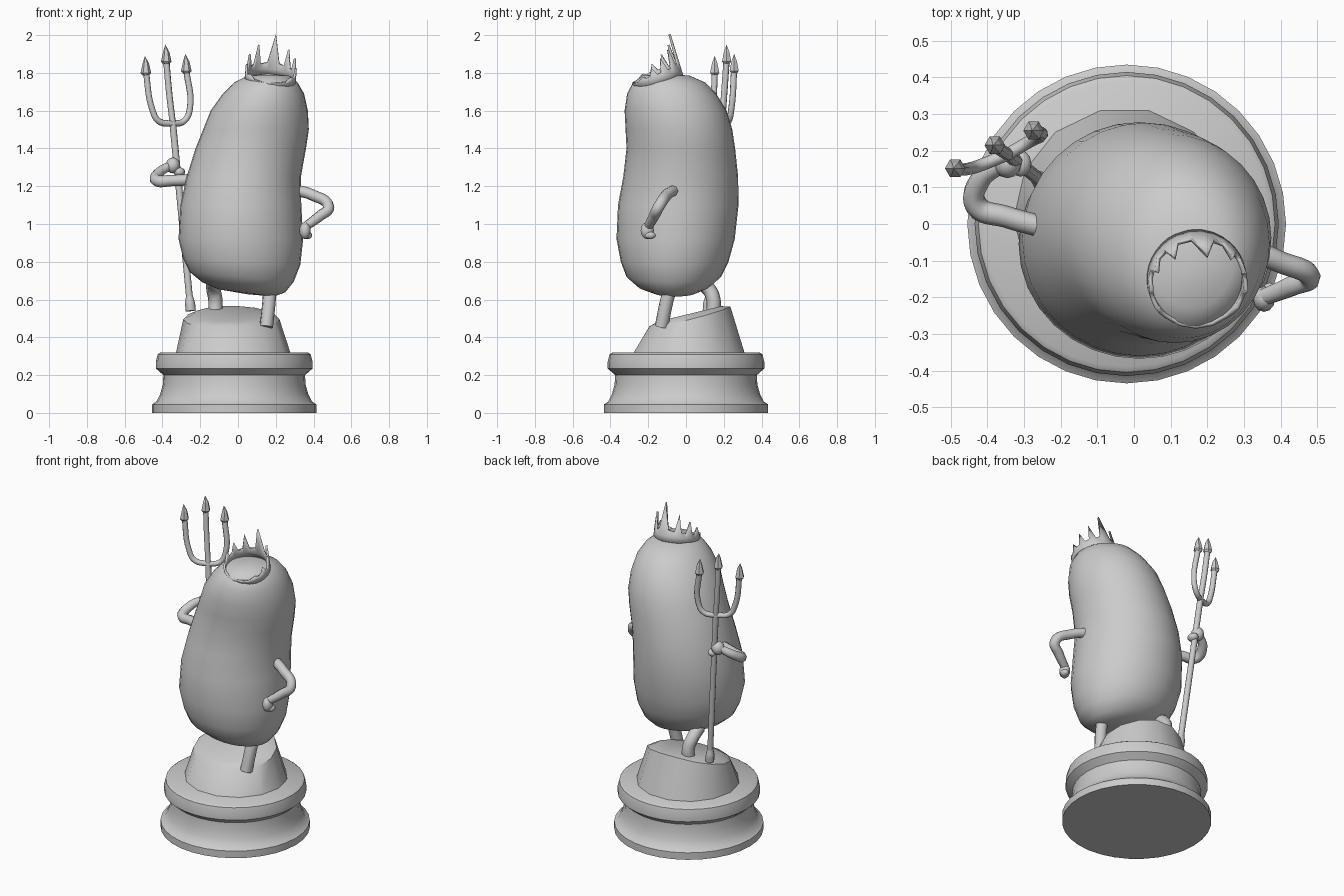
import bpy
import bmesh
from math import sin, cos, pi, radians
from mathutils import Vector, Matrix

if "Cube" in bpy.data.objects:
    bpy.data.objects.remove(bpy.data.objects["Cube"])

grey = bpy.data.materials.new("plain grey")
grey.use_nodes = True
grey.diffuse_color = (0.6, 0.6, 0.6, 1)
grey.node_tree.nodes["Principled BSDF"].inputs["Base Color"].default_value = (0.6, 0.6, 0.6, 1)


def finish(name, mesh, angle=40):
    mesh.materials.clear()
    mesh.materials.append(grey)
    obj = bpy.data.objects.new(name, mesh)
    bpy.context.collection.objects.link(obj)
    bpy.ops.object.select_all(action="DESELECT")
    obj.select_set(True)
    bpy.context.view_layer.objects.active = obj
    if angle:
        bpy.ops.object.shade_smooth_by_angle(angle=radians(angle))
    return obj


def loft(name, rings, poles=None, angle=40):
    """Skin a stack of point rings, closed by flat caps or by two poles."""
    bm = bmesh.new()
    loops = [[bm.verts.new(p) for p in ring] for ring in rings]
    n = len(loops[0])
    for low, high in zip(loops, loops[1:]):
        for i in range(n):
            j = (i + 1) % n
            bm.faces.new((low[i], low[j], high[j], high[i]))
    if poles:
        for loop, pole in zip((loops[0], loops[-1]), poles):
            tip = bm.verts.new(pole)
            for i in range(n):
                bm.faces.new((loop[i], loop[(i + 1) % n], tip))
    else:
        bm.faces.new(loops[0])
        bm.faces.new(loops[-1])
    bmesh.ops.recalc_face_normals(bm, faces=bm.faces[:])
    mesh = bpy.data.meshes.new(name)
    bm.to_mesh(mesh)
    bm.free()
    return finish(name, mesh, angle)


def ellipse(cx, cy, rx, ry, height, n):
    """Ring of points; height is a function of x and y."""
    pts = []
    for i in range(n):
        a = 2 * pi * i / n
        x, y = cx + rx * cos(a), cy + ry * sin(a)
        pts.append((x, y, height(x, y)))
    return pts


def tube(name, points, radius, taper=None, sides=2):
    """Smooth round limb through the points, with optional radius factors."""
    curve = bpy.data.curves.new(name, "CURVE")
    curve.dimensions = "3D"
    curve.bevel_depth = radius
    curve.bevel_resolution = sides
    curve.resolution_u = 6
    curve.use_fill_caps = True
    spline = curve.splines.new("BEZIER")
    spline.bezier_points.add(len(points) - 1)
    for i, (bp, p) in enumerate(zip(spline.bezier_points, points)):
        bp.co = p
        bp.handle_left_type = bp.handle_right_type = "AUTO"
        bp.radius = taper[i] if taper else 1
    temp = bpy.data.objects.new(name + "_path", curve)
    bpy.context.collection.objects.link(temp)
    deps = bpy.context.evaluated_depsgraph_get()
    mesh = bpy.data.meshes.new_from_object(temp.evaluated_get(deps))
    bpy.data.objects.remove(temp)
    return finish(name, mesh, 50)


def ball(name, centre, size):
    bm = bmesh.new()
    mat = Matrix.Translation(centre) @ Matrix.Diagonal((*size, 1))
    bmesh.ops.create_uvsphere(bm, u_segments=12, v_segments=8, radius=1, matrix=mat)
    mesh = bpy.data.meshes.new(name)
    bm.to_mesh(mesh)
    bm.free()
    return finish(name, mesh, 60)


# Turned pedestal
profile = [(.435, 0), (.435, .045), (.412, .06), (.392, .1), (.378, .15), (.375, .2),
           (.415, .235), (.415, .27), (.405, .31), (.39, .32)]
loft("pedestal", [ellipse(-.02, 0, r, r, lambda x, y, z=z: z, 32) for r, z in profile])

# Rock with a sloping top
loft("rock", [
    ellipse(-.025, .015, .305, .305, lambda x, y: .31, 14),
    ellipse(-.035, .02, .255, .22, lambda x, y: .51 + .25 * y - .08 * abs(x + .04), 14),
    ellipse(-.035, .02, .2, .17, lambda x, y: .52 + .24 * y, 14)], angle=35)

# Bean-shaped body: height, then left, right, front and back limits
outline = [
    (.635, -.1, .19, -.17, .05), (.665, -.19, .25, -.25, .12),
    (.72, -.255, .295, -.315, .185), (.8, -.29, .33, -.345, .225),
    (.92, -.315, .345, -.368, .258), (1.1, -.305, .335, -.36, .278),
    (1.25, -.272, .333, -.332, .276), (1.4, -.225, .36, -.315, .26),
    (1.5, -.185, .375, -.32, .245), (1.6, -.145, .37, -.325, .215),
    (1.69, -.08, .35, -.312, .16), (1.75, -.02, .315, -.28, .1),
    (1.785, .05, .27, -.23, .02)]
rings = []
for z, x0, x1, y0, y1 in outline:
    cx, cy = (x0 + x1) / 2, (y0 + y1) / 2
    tilt = .13 * max(0, min(1, (.9 - z) / .25))
    rings.append(ellipse(cx, cy, (x1 - x0) / 2, (y1 - y0) / 2,
                         lambda x, y: z - tilt * (x - cx), 32))
loft("body", rings, [(.05, -.06, .628), (.16, -.11, 1.797)], angle=80)

# Legs
tube("left_leg", [(.17, -.07, .7), (.165, -.1, .6), (.15, -.13, .455)], .036)
tube("right_leg", [(-.13, .05, .7), (-.13, .12, .655), (-.12, .145, .6), (-.12, .145, .53)], .038)

# Left arm resting on the hip
tube("left_arm", [(.3, -.06, 1.18), (.39, -.1, 1.155), (.48, -.145, 1.09),
                  (.43, -.17, 1.04), (.355, -.2, .985)], .03, (1, 1, 1, .95, .8))
ball("left_hand", (.355, -.205, .965), (.03, .035, .045))
ball("left_thumb", (.37, -.19, .94), (.022, .03, .02))

# Right arm reaching round the staff
tube("right_arm", [(-.24, -.01, 1.235), (-.35, .02, 1.23), (-.43, .05, 1.23),
                   (-.42, .12, 1.27), (-.36, .165, 1.31)], .03, (1, 1, 1.05, .95, .8))
ball("right_hand", (-.345, .165, 1.31), (.038, .04, .042))
ball("right_fingers", (-.31, .165, 1.275), (.03, .036, .025))

# Staff with a weighted foot
foot, fork = Vector((-.25, .115, .54)), Vector((-.345, .19, 1.53))
tube("staff", [foot, fork], .018)
tube("staff_foot", [foot, foot.lerp(fork, .04), foot.lerp(fork, .09)], .027, (1, 1, .6))

# Three prongs with six-sided points
prongs = {
    "middle": [fork, (-.365, .203, 1.7), (-.38, .215, 1.87)],
    "outer": [fork, (-.42, .16, 1.545), (-.455, .15, 1.61), (-.488, .152, 1.81)],
    "inner": [fork, (-.285, .225, 1.545), (-.255, .24, 1.61), (-.274, .255, 1.82)]}
for side, path in prongs.items():
    tube(side + "_prong", path, .017)
    end = Vector(path[-1])
    heads = [(.016, -.025), (.028, -.01), (.017, .04)]
    loft(side + "_point",
         [ellipse(end.x, end.y, r, r, lambda x, y, h=h: end.z + h, 6) for r, h in heads],
         [end - Vector((0, 0, .025)), end + Vector((-.005, 0, .08))], angle=0)

# Crown: a plain band in front, spikes growing toward the back
spikes = [(-122, .05), (-94, .085), (-66, .12), (-36, .16), (4, .22),
          (40, .15), (68, .12), (95, .085), (122, .05)]
edge = [(a, .03) for a in (-180, -160, -140)]
for a, h in spikes:
    half = 14 if h > .2 else 9
    edge += [(a - half, .035 + h * .12), (a, h), (a + half, .035 + h * .12)]
edge += [(a, .03) for a in (140, 160)]
place = (Matrix.Translation((.17, -.147, 1.758)) @ Matrix.Rotation(radians(5), 4, "Y")
         @ Matrix.Rotation(radians(17), 4, "X"))
bm = bmesh.new()
columns = []
for a, h in edge:
    out = Vector((sin(radians(a)), cos(radians(a)), 0)) * .13
    columns.append([bm.verts.new(place @ (out + Vector((0, 0, z)))) for z in (-.01, .025, h)])
for left, right in zip(columns, columns[1:] + columns[:1]):
    for k in (0, 1):
        bm.faces.new((left[k], left[k + 1], right[k + 1], right[k]))
bmesh.ops.recalc_face_normals(bm, faces=bm.faces[:])
mesh = bpy.data.meshes.new("crown")
bm.to_mesh(mesh)
bm.free()
crown = finish("crown", mesh, 35)
solid = crown.modifiers.new("thickness", "SOLIDIFY")
solid.thickness = .012
solid.offset = 0
